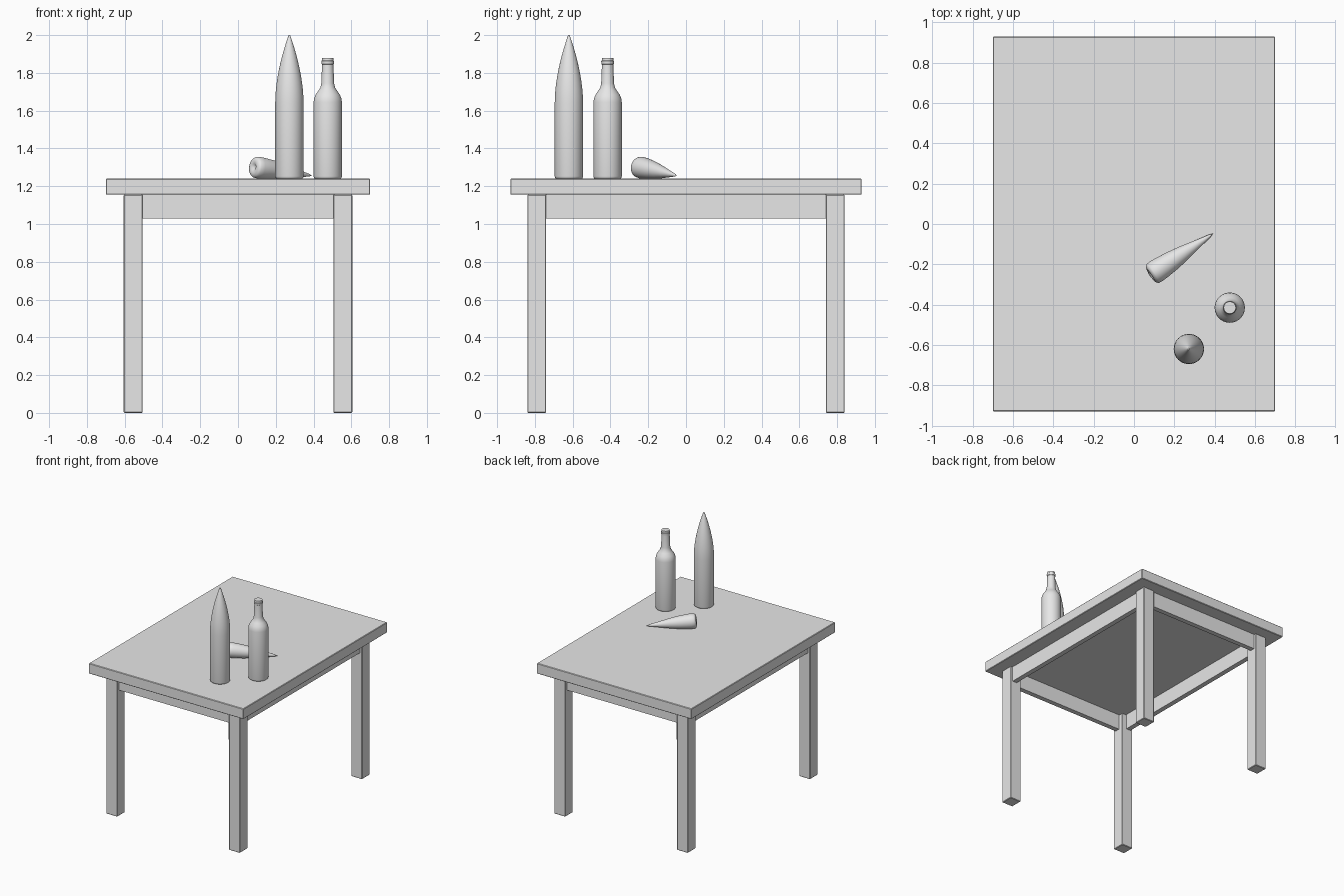
import bpy, bmesh, math
from mathutils import Vector

cube = bpy.data.objects.get("Cube")
if cube:
    bpy.data.objects.remove(cube, do_unlink=True)

grey = bpy.data.materials.new("plain_grey")
grey.use_nodes = True
GREY = (0.8, 0.8, 0.8, 1)
grey.diffuse_color = GREY
grey.node_tree.nodes["Principled BSDF"].inputs["Base Color"].default_value = GREY


def box(name, low, high, bevel=0.004):
    """Box between two corners with slightly eased edges."""
    low, high = Vector(low), Vector(high)
    bpy.ops.mesh.primitive_cube_add(size=1, location=(low + high) / 2)
    ob = bpy.context.object
    ob.name = name
    ob.scale = high - low
    bpy.ops.object.transform_apply(location=False, rotation=False, scale=True)
    ob.data.materials.append(grey)
    if bevel:
        mod = ob.modifiers.new("eased_edges", "BEVEL")
        mod.width = bevel
        mod.segments = 1
    return ob


def lathe(name, profile, base, axis=(0, 0, 1), sides=40):
    """Turn (radius, height) points around an axis starting at base."""
    bm = bmesh.new()
    verts = [bm.verts.new((r, 0, h)) for r, h in profile]
    edges = [bm.edges.new(pair) for pair in zip(verts, verts[1:])]
    bmesh.ops.spin(bm, geom=verts + edges, cent=(0, 0, 0), axis=(0, 0, 1),
                   angle=math.tau, steps=sides)
    bmesh.ops.remove_doubles(bm, verts=bm.verts, dist=0.0002)
    bmesh.ops.recalc_face_normals(bm, faces=bm.faces)
    mesh = bpy.data.meshes.new(name)
    bm.to_mesh(mesh)
    bm.free()
    mesh.materials.append(grey)
    ob = bpy.data.objects.new(name, mesh)
    bpy.context.collection.objects.link(ob)
    ob.location = base
    ob.rotation_euler = Vector(axis).to_track_quat("Z", "Y").to_euler()
    bpy.ops.object.select_all(action="DESELECT")
    ob.select_set(True)
    bpy.context.view_layer.objects.active = ob
    bpy.ops.object.shade_smooth_by_angle(angle=math.radians(40))
    return ob


# Table
UNDER, TOP = 1.155, 1.24
LEG_X, LEG_Y, LEG = 0.605, 0.84, 0.1
box("table_top", (-0.7, -0.93, UNDER), (0.7, 0.93, TOP))

for sx, x_name in ((-1, "right"), (1, "left")):
    for sy, y_name in ((-1, "front"), (1, "back")):
        cx, cy = sx * (LEG_X - LEG / 2), sy * (LEG_Y - LEG / 2)
        box(f"{y_name}_{x_name}_leg", (cx - LEG / 2, cy - LEG / 2, 0),
            (cx + LEG / 2, cy + LEG / 2, UNDER))

# Aprons set slightly back from the legs' outer faces
BACK, THICK, LOW = 0.02, 0.04, 1.03
for s, x_name, y_name in ((-1, "right", "front"), (1, "left", "back")):
    x, y = s * (LEG_X - BACK - THICK / 2), s * (LEG_Y - BACK - THICK / 2)
    ex, ey = LEG_X - LEG, LEG_Y - LEG
    box(f"{y_name}_apron", (-ex, y - THICK / 2, LOW), (ex, y + THICK / 2, UNDER), 0)
    box(f"{x_name}_apron", (x - THICK / 2, -ey, LOW), (x + THICK / 2, ey, UNDER), 0)

# Tall pointed bottle: straight body, then a curved taper to the tip
taper = [(0.075 * (1 - (i / 10) ** 1.75) + 0.004 * i / 10, 0.40 + 0.036 * i)
         for i in range(11)]
lathe("pointed_bottle",
      [(0, 0), (0.068, 0), (0.073, 0.004), (0.075, 0.012)] + taper + [(0, 0.762)],
      (0.272, -0.62, TOP))

# Wine bottle
lathe("wine_bottle",
      [(0, 0), (0.068, 0), (0.073, 0.004), (0.075, 0.012), (0.075, 0.405),
       (0.072, 0.425), (0.064, 0.445), (0.050, 0.465), (0.039, 0.482),
       (0.034, 0.505), (0.030, 0.605), (0.033, 0.607), (0.034, 0.622),
       (0.031, 0.625), (0.030, 0.640), (0, 0.640)],
      (0.475, -0.415, TOP))

# Lying carrot with a dimpled crown
crown, tip = Vector((0.082, -0.253, 1.302)), Vector((0.392, -0.048, 1.256))
length = (tip - crown).length
carrot = [(0, 0.03), (0.012, 0.02), (0.02, 0.004), (0.035, 0), (0.049, 0.012),
          (0.056, 0.04), (0.0575, 0.1), (0.055, 0.2), (0.049, 0.35),
          (0.039, 0.52), (0.027, 0.68), (0.015, 0.84), (0.007, 0.95), (0, 1)]
lathe("carrot", [(r, t * length) for r, t in carrot], crown, tip - crown, 32)
